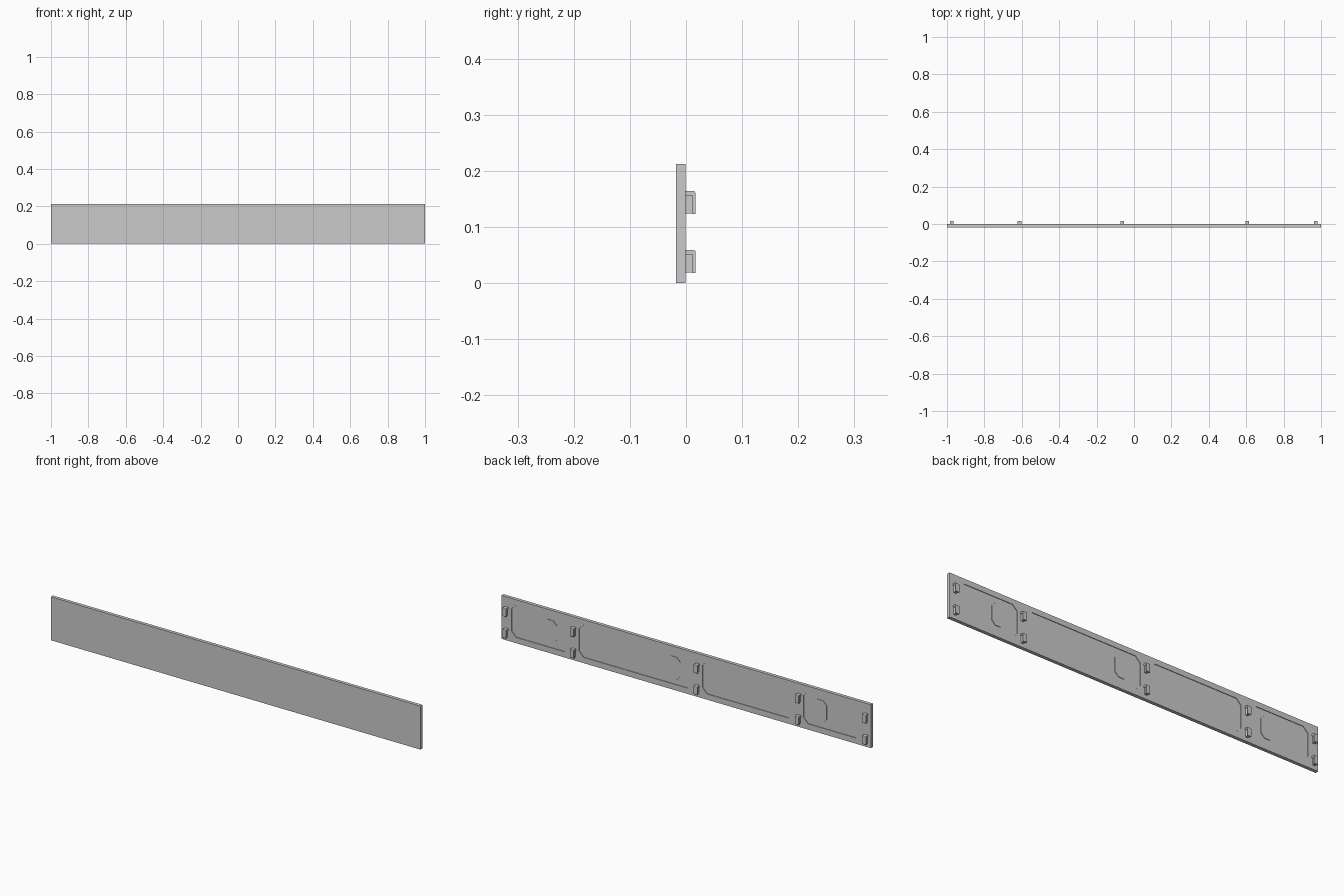
import bpy, bmesh

if "Cube" in bpy.data.objects:
    bpy.data.objects.remove(bpy.data.objects["Cube"])

FRONT, FACE, BACK = -0.0175, -0.001, 0.0170   # y of panel front, panel back, clip tips
HEIGHT = 0.2125
DEPTH = 0.003                                 # depth of the shallow back recesses


def prism(bm, pts, axis, a, b):
    """Extrude a 2D outline along x (pts = y,z) or y (pts = x,z)."""
    def place(p, t):
        return (t, p[0], p[1]) if axis == 'x' else (p[0], t, p[1])
    lo = [bm.verts.new(place(p, a)) for p in pts]
    hi = [bm.verts.new(place(p, b)) for p in pts]
    n = len(pts)
    bm.faces.new(lo)
    bm.faces.new(hi[::-1])
    for i in range(n):
        j = (i + 1) % n
        bm.faces.new((lo[j], lo[i], hi[i], hi[j]))


def chamfered(x0, x1, z0, z1, c):
    return [(x0 + c, z0), (x1 - c, z0), (x1, z0 + c), (x1, z1 - c),
            (x1 - c, z1), (x0 + c, z1), (x0, z1 - c), (x0, z0 + c)]


def rect(x0, x1, z0, z1):
    return [(x0, z0), (x1, z0), (x1, z1), (x0, z1)]


def finish(bm, name):
    bmesh.ops.recalc_face_normals(bm, faces=bm.faces)
    me = bpy.data.meshes.new(name)
    bm.to_mesh(me)
    bm.free()
    ob = bpy.data.objects.new(name, me)
    bpy.context.collection.objects.link(ob)
    return ob


# Long flat panel
bm = bmesh.new()
prism(bm, rect(-1, 1, 0, HEIGHT), 'y', FRONT, FACE)
panel = finish(bm, "panel")

# Four shallow chamfered recesses in the back
bm = bmesh.new()
for x0, x1 in ((-0.945, -0.635), (-0.582, -0.088), (-0.035, 0.58), (0.632, 0.945)):
    prism(bm, chamfered(x0, x1, 0.028, 0.187, 0.025), 'y', FACE - DEPTH, FACE + 0.01)
cutter = finish(bm, "recess_cutter")
cutter.hide_render = True
mod = panel.modifiers.new("recesses", 'BOOLEAN')
mod.operation = 'DIFFERENCE'
mod.solver = 'EXACT'
mod.object = cutter
bpy.context.view_layer.objects.active = panel
bpy.ops.object.modifier_apply(modifier=mod.name)
bpy.data.objects.remove(cutter)

# Blank octagonal pads inside three recesses
for i, x in enumerate((-0.725, 0.067, 0.735)):
    bm = bmesh.new()
    prism(bm, chamfered(x - 0.035, x + 0.035, 0.053, 0.162, 0.02), 'y',
          FACE - DEPTH - 0.001, FACE - 0.0005)
    finish(bm, f"octagonal_pad_{i + 1}")


# Mounting clips: rounded cap, narrow core and outer flange
def clip(x, z, name):
    w, top, low = 0.010, z + 0.041, z + 0.001
    root = FACE - 0.001
    r = 0.003
    bm = bmesh.new()
    prism(bm, [(root, z + 0.033), (BACK, z + 0.033), (BACK, top - r),
               (BACK - 0.001, top - 0.001), (BACK - r, top), (root, top)],
          'x', x - w, x + w)
    prism(bm, rect(root, BACK - 0.004, low, z + 0.034), 'x', x - 0.006, x + 0.006)
    prism(bm, [(BACK - 0.005, z), (BACK - 0.001, z), (BACK, z + 0.001),
               (BACK, z + 0.034), (BACK - 0.005, z + 0.034)],
          'x', x - w, x + w)
    finish(bm, name)


for col, x in enumerate((-0.975, -0.612, -0.063, 0.606, 0.972)):
    for row, z in (("lower", 0.018), ("upper", 0.123)):
        clip(x, z, f"clip_{row}_{col + 1}")
